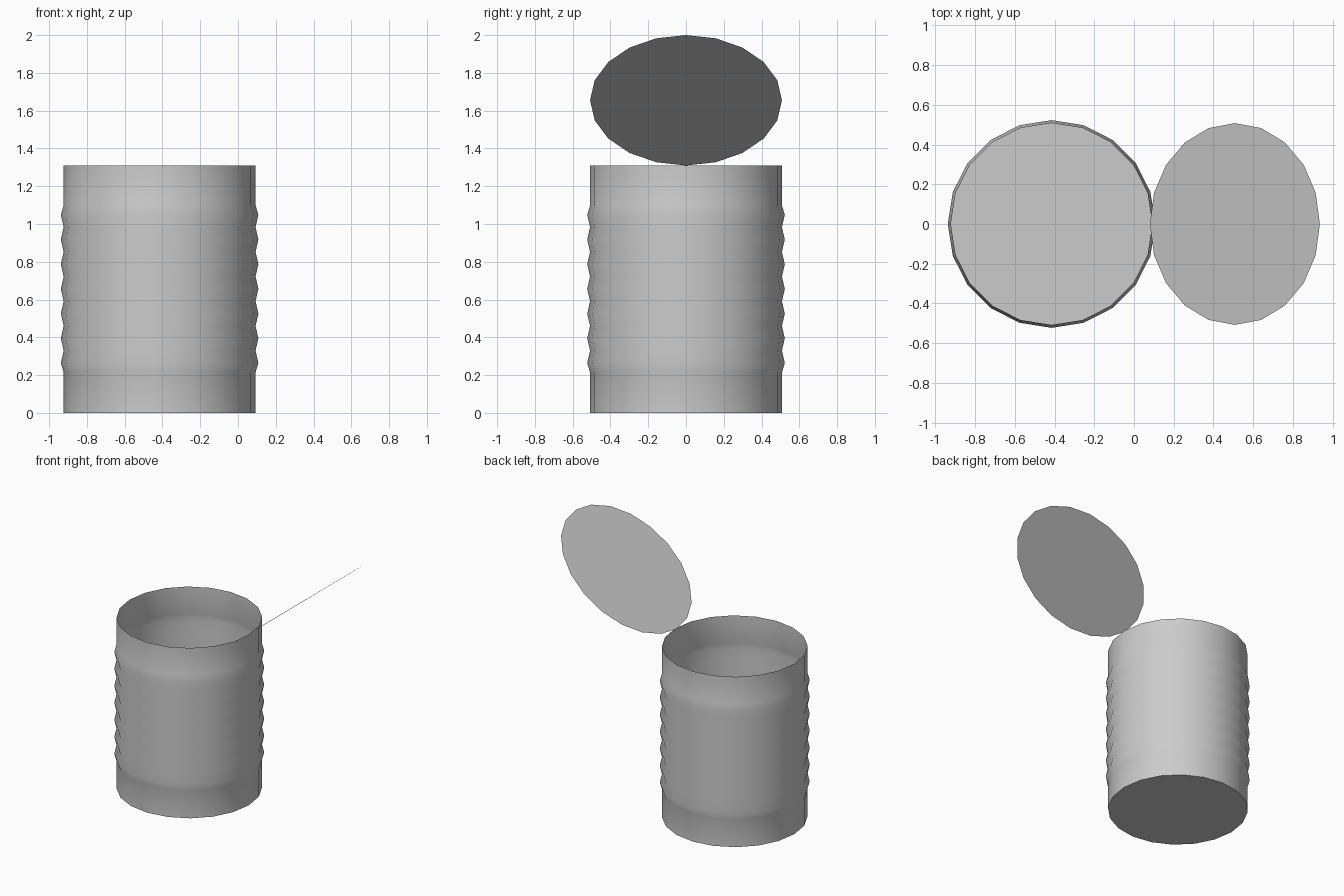
import bpy, bmesh
from math import cos, sin, pi, radians, atan2, hypot

if "Cube" in bpy.data.objects:
    bpy.data.objects.remove(bpy.data.objects["Cube"])

SIDES = 20
CX, R, R_RIDGE, HEIGHT = -0.415, 0.508, 0.523, 1.31


def finish(bm, name):
    mesh = bpy.data.meshes.new(name)
    bm.to_mesh(mesh)
    bm.free()
    obj = bpy.data.objects.new(name, mesh)
    bpy.context.collection.objects.link(obj)
    bpy.ops.object.select_all(action='DESELECT')
    obj.select_set(True)
    bpy.context.view_layer.objects.active = obj
    bpy.ops.object.shade_smooth_by_angle(angle=radians(40))
    return obj


def ring(bm, r, z):
    return [bm.verts.new((r * cos(2 * pi * i / SIDES), r * sin(2 * pi * i / SIDES), z))
            for i in range(SIDES)]


# Can wall profile: straight ends with seven pressed ridges between
step, first = 0.1308, 0.264
profile = [(R, 0), (R, first - 0.05)]
for i in range(7):
    z = first + i * step
    profile.append((R_RIDGE, z))
    profile.append((R, z + (step / 2 if i < 6 else 0.05)))
profile.append((R, HEIGHT))

# Open can body with a closed bottom
bm = bmesh.new()
rings = [ring(bm, r, z) for r, z in profile]
for a, b in zip(rings, rings[1:]):
    for i in range(SIDES):
        j = (i + 1) % SIDES
        bm.faces.new((a[i], a[j], b[j], b[i]))
bm.faces.new(rings[0][::-1])
can = finish(bm, "can_body")
can.location.x = CX

# Thin lid tilted up from the right rim
x0, z0, x1, z1 = 0.08, HEIGHT, 0.936, 2.0
bm = bmesh.new()
bm.faces.new(ring(bm, R, 0))
lid = finish(bm, "lid")
lid.scale.x = hypot(x1 - x0, z1 - z0) / (2 * R)
lid.rotation_euler.y = -atan2(z1 - z0, x1 - x0)
lid.location = ((x0 + x1) / 2, 0, (z0 + z1) / 2)
